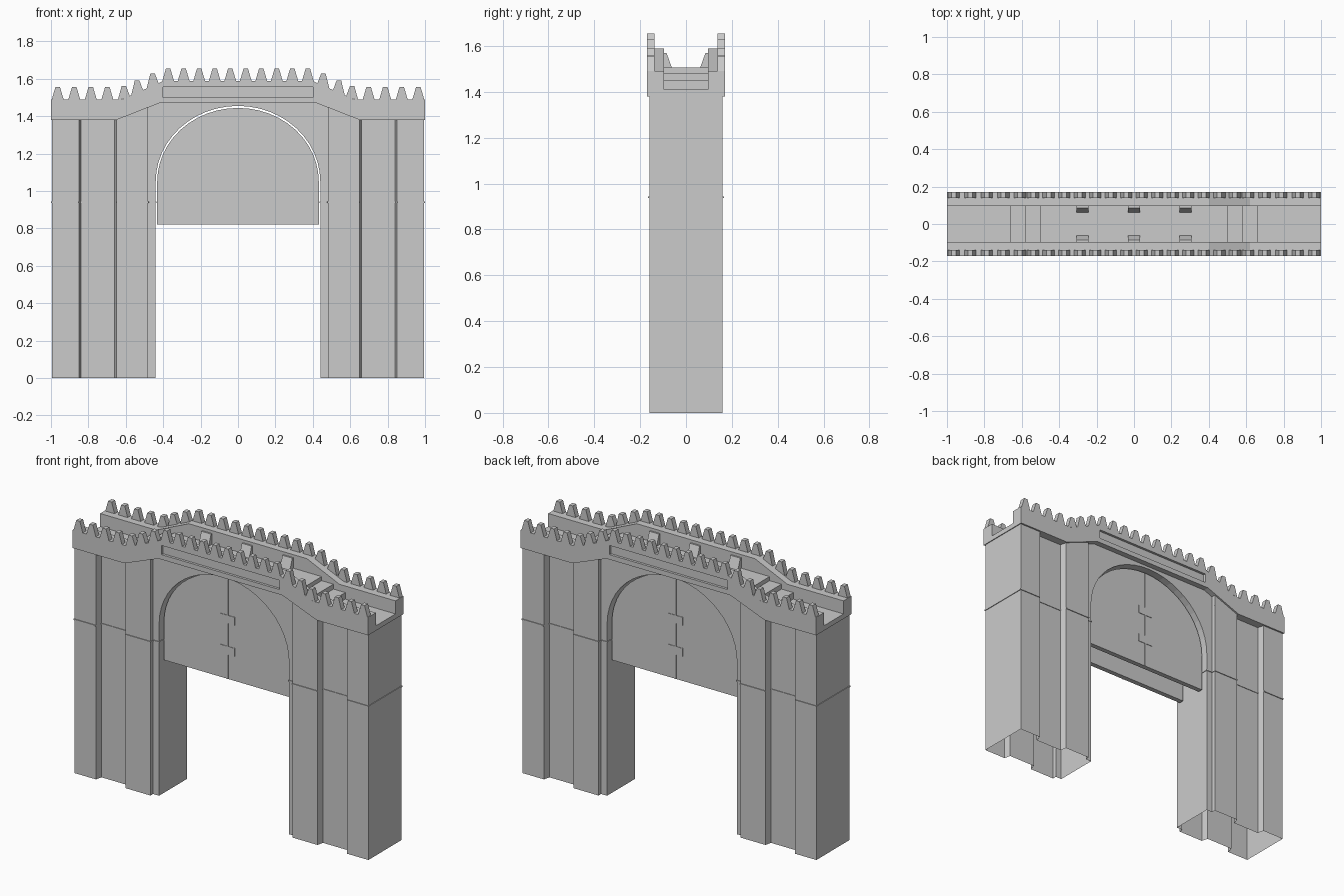
import bpy, bmesh, math

if "Cube" in bpy.data.objects:
    bpy.data.objects.remove(bpy.data.objects["Cube"])


def prism(name, pts, axis, lo, hi, caps=True):
    """Extrude a 2D profile along y (points are x,z) or z (points are x,y)."""
    def place(p, t):
        return (p[0], t, p[1]) if axis == 'y' else (p[0], p[1], t)
    bm = bmesh.new()
    a = [bm.verts.new(place(p, lo)) for p in pts]
    b = [bm.verts.new(place(p, hi)) for p in pts]
    n = len(pts)
    for i in range(n):
        j = (i + 1) % n
        bm.faces.new((a[i], a[j], b[j], b[i]))
    if caps:
        bm.faces.new(a)
        bm.faces.new(b)
    bmesh.ops.recalc_face_normals(bm, faces=bm.faces)
    me = bpy.data.meshes.new(name)
    bm.to_mesh(me)
    bm.free()
    ob = bpy.data.objects.new(name, me)
    bpy.context.collection.objects.link(ob)
    return ob


def rect(x0, x1, z0, z1):
    return [(x0, z0), (x1, z0), (x1, z1), (x0, z1)]


def mirrored(half):
    """Left-to-right profile from its right half (ordered inside to outside)."""
    return [(-x, z) for x, z in reversed(half)] + half


def arch(w, spring, top, n=24):
    return [(-w * math.cos(math.pi * i / n),
             spring + (top - spring) * math.sin(math.pi * i / n)) for i in range(n + 1)]


# Hollow towers with recessed middle bay, jamb, shoulder and thin string band
front = [(.48, -.135), (.481, -.16), (.65, -.16), (.66, -.12),
         (.84, -.12), (.85, -.16), (.995, -.16)]
back = [(x, -y) for x, y in reversed(front)]
jamb = [(.44, -.135)] + front + back + [(.44, .135)]
SPRING = 1.05
for s, side in ((1, "right"), (-1, "left")):
    flip = lambda pts: [(s * x, y) for x, y in pts]
    prism(side + "_tower_lower", flip(jamb), 'z', 0, SPRING, caps=False)
    prism(side + "_tower_upper", flip(front + back), 'z', SPRING, 1.385, caps=False)
    prism(side + "_shoulder", flip([(.48, 1.38), (.65, 1.38), (.48, 1.447)]), 'y', -.16, .16)
    band = [(.72 + (x - .72) * 1.015, y * 1.03) for x, y in jamb]
    prism(side + "_string_band", flip(band), 'z', .937, .944)

# Arched wall between the towers
prism("arch_wall", [(-.48, SPRING)] + arch(.44, SPRING, 1.455) +
      [(.48, SPRING), (.48, 1.448), (.42, 1.472), (-.42, 1.472), (-.48, 1.448)],
      'y', -.135, .135)

# Hanging gate panels with centre strip and latch plates
for s, side in ((-1, "front"), (1, "back")):
    prism(side + "_gate_panel", [(-.432, .82)] + arch(.432, SPRING, 1.444) + [(.432, .82)],
          'y', s * .07, s * .10)
    prism(side + "_gate_seam", rect(-.004, .004, .82, 1.44), 'y', s * .09, s * .104)
    for z in (.995, 1.185):
        prism(side + "_latch_plate", rect(-.05, .05, z - .025, z + .025), 'y', s * .09, s * .103)

# Parapet walls: raised centre, sloping to lower ends
under = [(.42, 1.47), (.65, 1.38), (1, 1.38)]
top = [(.40, 1.588), (.62, 1.49), (1, 1.49)]


def wall_top(x):
    x = abs(x)
    return 1.588 if x < .40 else 1.49 if x > .62 else 1.588 - .098 * (x - .40) / .22


teeth = [.0415 + .083 * i for i in range(7)] + [.61 + .0885 * i for i in range(5)]
for s, side in ((-1, "front"), (1, "back")):
    wall = mirrored(under) + list(reversed(mirrored(top)))
    prism(side + "_parapet_core", wall, 'y', s * .095, s * .155)
    # outer skin split around the recessed name-free panel
    prism(side + "_skin_below", [(-.42, 1.47), (.42, 1.47), (.40, 1.50), (-.40, 1.50)],
          'y', s * .155, s * .17)
    prism(side + "_skin_above", rect(-.40, .40, 1.556, 1.588), 'y', s * .155, s * .17)
    for m in (-1, 1):
        end = [(m * x, z) for x, z in under + list(reversed(top)) + [(.40, 1.50)]]
        prism(side + "_skin_end", end, 'y', s * .155, s * .17)
    # pointed battlements
    for x0 in teeth:
        for x in (x0, -x0):
            a, b = min(x + .033, 1), max(x - .033, -1)
            peak = wall_top(x) + .066
            prism(side + "_battlement", [(b, wall_top(b) - .005), (a, wall_top(a) - .005),
                                         (x + .012, peak), (x - .012, peak)],
                  'y', s * .138, s * .17)
    # sloped buttress blocks along the walkway
    for x in (-.275, 0, .275):
        blk = prism(side + "_walk_buttress", [(x - .033, s * .096), (x + .033, s * .096),
                    (x + .033, s * .06), (x - .033, s * .06)], 'z', 1.50, 1.57)
        for v in blk.data.vertices:
            if v.co.z > 1.55 and abs(v.co.y) < .07:
                v.co.y = s * .085

# Stepped walkway
steps = [(.50, 1.505), (.50, 1.48), (.58, 1.48), (.58, 1.45), (.66, 1.45), (.66, 1.41), (1, 1.41)]
prism("walkway", mirrored(under) + list(reversed(mirrored(steps))), 'y', -.095, .095)
